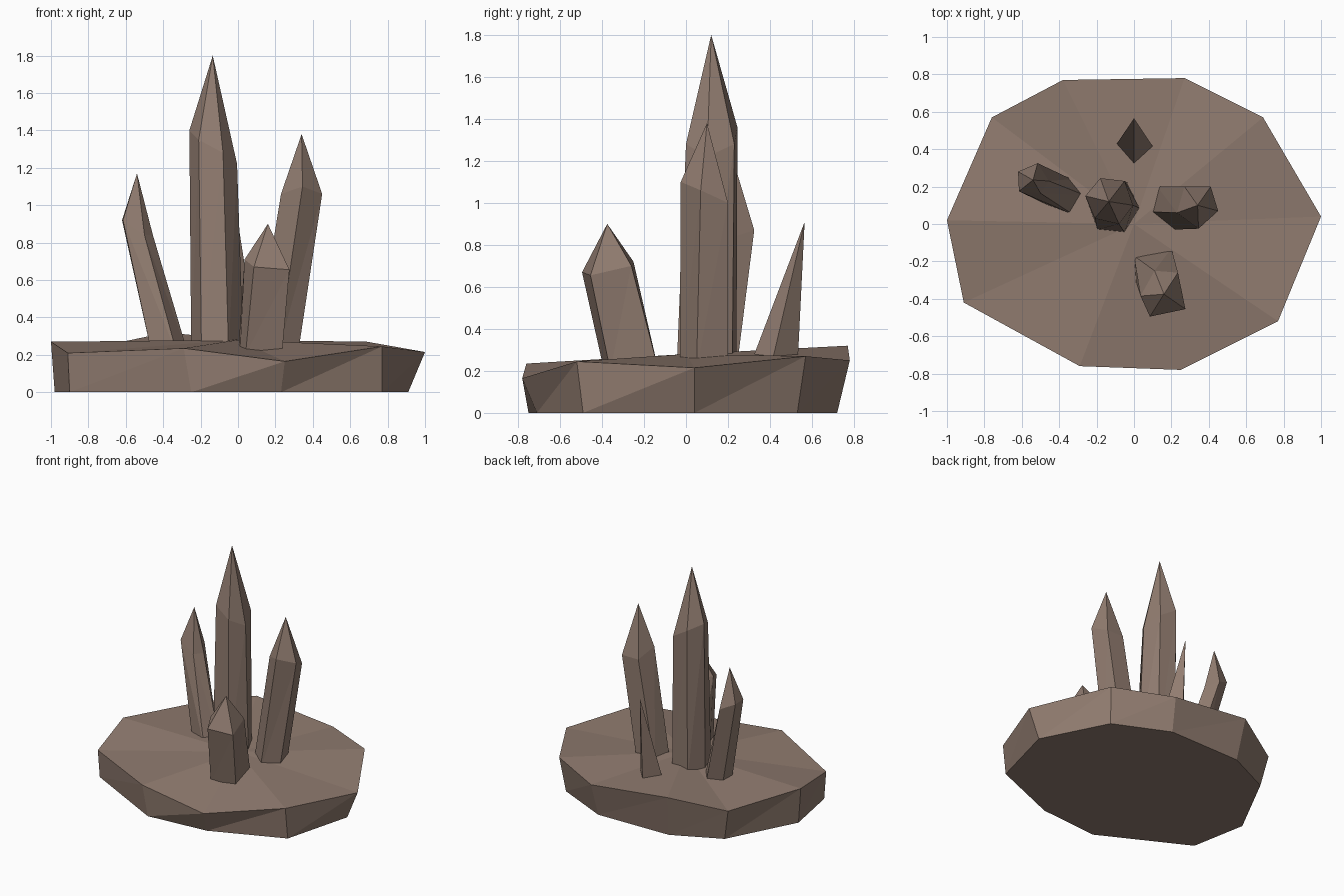
import bpy
import bmesh

if "Cube" in bpy.data.objects:
    bpy.data.objects.remove(bpy.data.objects["Cube"])

# Single stone colour
stone = bpy.data.materials.new("warm grey stone")
stone.use_nodes = True
colour = (0.283, 0.202, 0.162, 1)
stone.diffuse_color = colour
stone.node_tree.nodes["Principled BSDF"].inputs["Base Color"].default_value = colour


def build_object(name, bm):
    bmesh.ops.recalc_face_normals(bm, faces=bm.faces)
    mesh = bpy.data.meshes.new(name)
    bm.to_mesh(mesh)
    bm.free()
    mesh.materials.append(stone)
    bpy.context.collection.objects.link(bpy.data.objects.new(name, mesh))


def add_ring(bm, points):
    return [bm.verts.new(p) for p in points]


def bridge(bm, lower, upper):
    """Join two equal rings with triangle pairs."""
    for i in range(len(lower)):
        j = (i + 1) % len(lower)
        bm.faces.new((lower[i], lower[j], upper[j]))
        bm.faces.new((lower[i], upper[j], upper[i]))


def fan(bm, ring, tip):
    """Close a ring with triangles meeting at one point."""
    apex = bm.verts.new(tip)
    for i in range(len(ring)):
        bm.faces.new((ring[i], ring[(i + 1) % len(ring)], apex))


def crystal(name, foot, shoulder, tip, root=0.2):
    """Leaning prism from a foot outline up to a shoulder ring and a point."""
    bm = bmesh.new()
    ring = add_ring(bm, [(x, y, root) for x, y in foot])
    bm.faces.new(ring[::-1])
    if shoulder:
        upper = add_ring(bm, shoulder)
        bridge(bm, ring, upper)
        ring = upper
    fan(bm, ring, tip)
    build_object(name, bm)


# Rock base: uneven rim, narrower flat underside, slightly raised middle
rim = [(1, .04, .215), (.69, .57, .27), (.27, .78, .25), (-.38, .77, .32),
       (-.76, .57, .24), (-1, .02, .27), (-.91, -.42, .21), (-.29, -.76, .235),
       (.25, -.78, .165), (.77, -.52, .245)]
underside = [(.91, .04), (.66, .53), (.25, .72), (-.35, .71), (-.71, .54),
             (-.98, .02), (-.9, -.41), (-.25, -.75), (.23, -.71), (.77, -.49)]
bm = bmesh.new()
bottom = add_ring(bm, [(x, y, 0) for x, y in underside])
top = add_ring(bm, rim)
bm.faces.new(bottom[::-1])
bridge(bm, bottom, top)
fan(bm, top, (0, 0, .28))
build_object("rock_base", bm)

# Crystals growing from the base
crystal("tall_crystal",
        [(-.25, .12), (-.195, -.03), (-.05, -.045), (.03, .085), (-.035, .22), (-.18, .24)],
        [(-.26, .15, 1.4), (-.21, .03, 1.35), (-.08, 0, 1.28),
         (-.005, .1, 1.22), (-.05, .23, 1.28), (-.18, .245, 1.36)],
        (-.135, .12, 1.8))

crystal("left_crystal",
        [(.28, .2), (.125, .2), (.09, .065), (.21, -.03), (.32, .05)],
        [(.41, .2, 1), (.27, .2, 1), (.23, .06, 1.06), (.345, -.025, 1.1), (.45, .07, 1.06)],
        (.34, .1, 1.38))

crystal("right_crystal",
        [(-.45, .2), (-.335, .24), (-.265, .155), (-.325, .05), (-.46, .1)],
        [(-.62, .28, .92), (-.515, .325, .87), (-.455, .23, .84),
         (-.5, .165, .84), (-.615, .175, .92)],
        (-.54, .235, 1.17))

crystal("front_crystal",
        [(.04, -.39), (.235, -.36), (.2, -.13), (0, -.17), (.01, -.31)],
        [(.085, -.495, .67), (.275, -.455, .655), (.235, -.26, .7),
         (.11, -.25, .72), (.035, -.385, .71)],
        (.16, -.375, .9))

crystal("back_spike",
        [(-.105, .41), (0, .295), (.11, .4), (0, .53)], None, (0, .565, .91))
